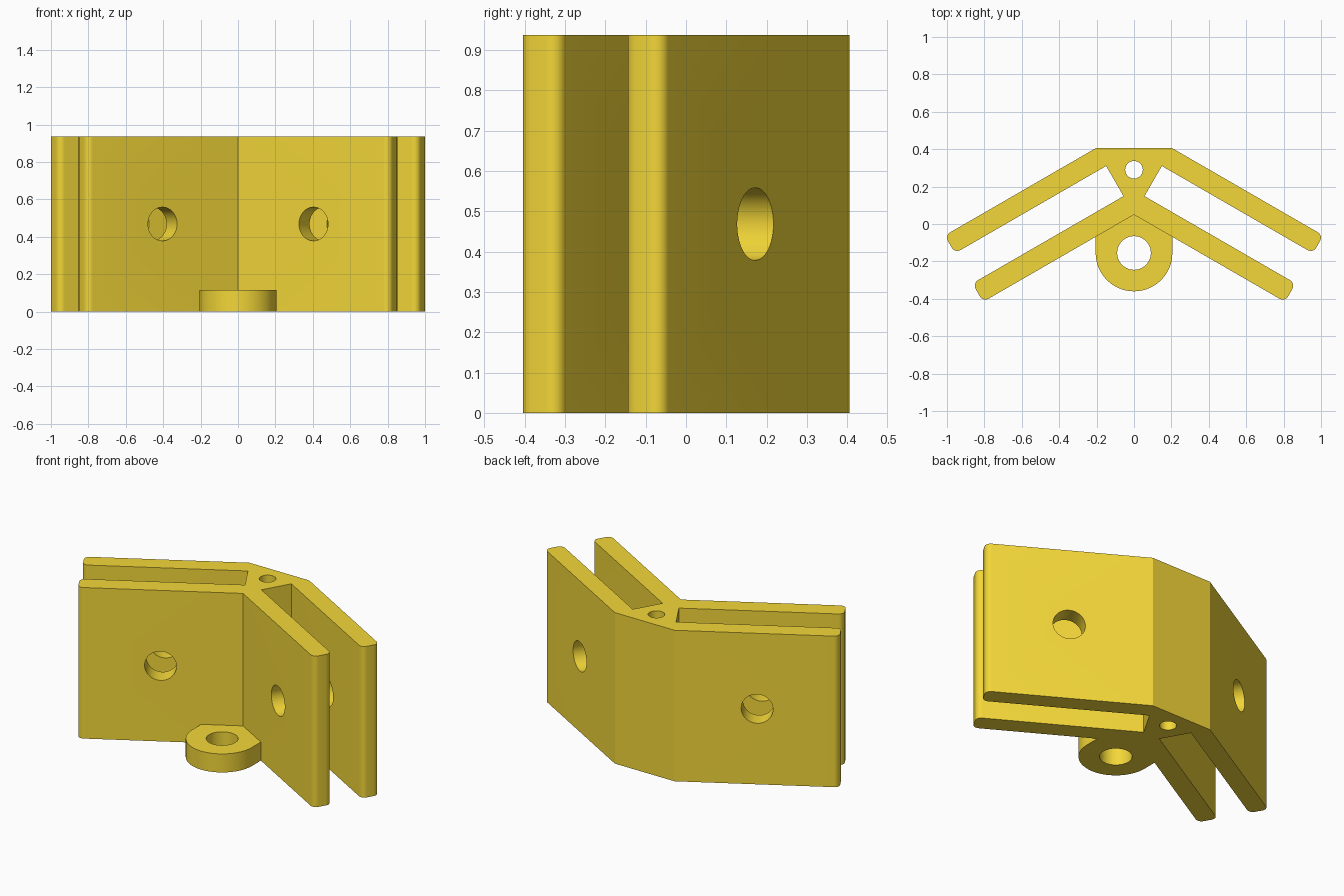
import bpy, bmesh
from math import radians, sin, cos, pi
from mathutils import Vector

if "Cube" in bpy.data.objects:
    bpy.data.objects.remove(bpy.data.objects["Cube"])

H = 0.937                       # overall height
T = Vector((cos(pi / 6), -sin(pi / 6)))   # direction along the right arm
N = Vector((sin(pi / 6), cos(pi / 6)))    # outward normal of the right arm
END, R = 0.907, 0.034           # arm length and tip corner radius
POCKET = -0.026                 # where the slot begins along the arm
LAYERS = (0.453, 0.343, 0.157, 0.043)     # slot and plate faces along N

yellow = bpy.data.materials.new("yellow")
yellow.diffuse_color = (0.9, 0.68, 0.04, 1)
yellow.use_nodes = True
yellow.node_tree.nodes["Principled BSDF"].inputs["Base Color"].default_value = yellow.diffuse_color


def prism(name, pts, height):
    bm = bmesh.new()
    face = bm.faces.new([bm.verts.new((x, y, 0)) for x, y in pts])
    out = bmesh.ops.extrude_face_region(bm, geom=[face])
    moved = [v for v in out["geom"] if isinstance(v, bmesh.types.BMVert)]
    bmesh.ops.translate(bm, verts=moved, vec=(0, 0, height))
    bmesh.ops.recalc_face_normals(bm, faces=bm.faces)
    mesh = bpy.data.meshes.new(name)
    bm.to_mesh(mesh)
    bm.free()
    ob = bpy.data.objects.new(name, mesh)
    bpy.context.collection.objects.link(ob)
    mesh.materials.append(yellow)
    return ob


def drill(ob, loc, radius, depth, axis=(0, 0, 1)):
    rot = Vector(axis).to_track_quat('Z', 'Y').to_euler()
    bpy.ops.mesh.primitive_cylinder_add(vertices=48, radius=radius, depth=depth,
                                        location=loc, rotation=rot)
    cutter = bpy.context.object
    cutter.hide_render = True
    cutter.data.materials.append(yellow)
    mod = ob.modifiers.new("hole", 'BOOLEAN')
    mod.operation, mod.solver, mod.object = 'DIFFERENCE', 'EXACT', cutter
    bpy.context.view_layer.objects.active = ob
    bpy.ops.object.modifier_apply(modifier=mod.name)
    bpy.data.objects.remove(cutter)


def at(t, n):
    return tuple(T * t + N * n)


def tip(n_out, n_in):
    # rounded end of one plate, from its outer face to its inner face
    pts = []
    for n, start in ((n_out - R, 90), (n_in + R, 0)):
        for i in range(9):
            a = radians(start - 90 * i / 8)
            pts.append(at(END - R + R * cos(a), n + R * sin(a)))
    return pts


# Slotted double-walled corner body
a, b, c, d = LAYERS
half = [(0.205, 0.405)] + tip(a, b) + [at(POCKET, b), at(POCKET, c)] + tip(c, d)
outline = half + [(0, d / N.y)] + [(-x, y) for x, y in reversed(half)]
body = prism("corner_bracket", outline, H)
for s in (-1, 1):
    x, y = at(0.441, 0.25)
    drill(body, (s * x, y, H / 2), 0.09, 0.7, (s * N.x, N.y, 0))
drill(body, (0, 0.29, H / 2), 0.047, 2)

# Mounting ear at the inside of the corner
er, ey = 0.205, -0.155
arc = [(er * cos(pi + pi * i / 32), ey + er * sin(pi + pi * i / 32)) for i in range(33)]
join_y = (d - N.x * er) / N.y
ear = prism("mounting_ear", arc + [(er, join_y), (0, d / N.y), (-er, join_y)], 0.115)
drill(ear, (0, ey, 0), 0.09, 1)

# Smooth rounded surfaces, crisp edges
for ob in (body, ear):
    bpy.ops.object.select_all(action='DESELECT')
    ob.select_set(True)
    bpy.context.view_layer.objects.active = ob
    bpy.ops.object.shade_smooth_by_angle(angle=radians(25))
